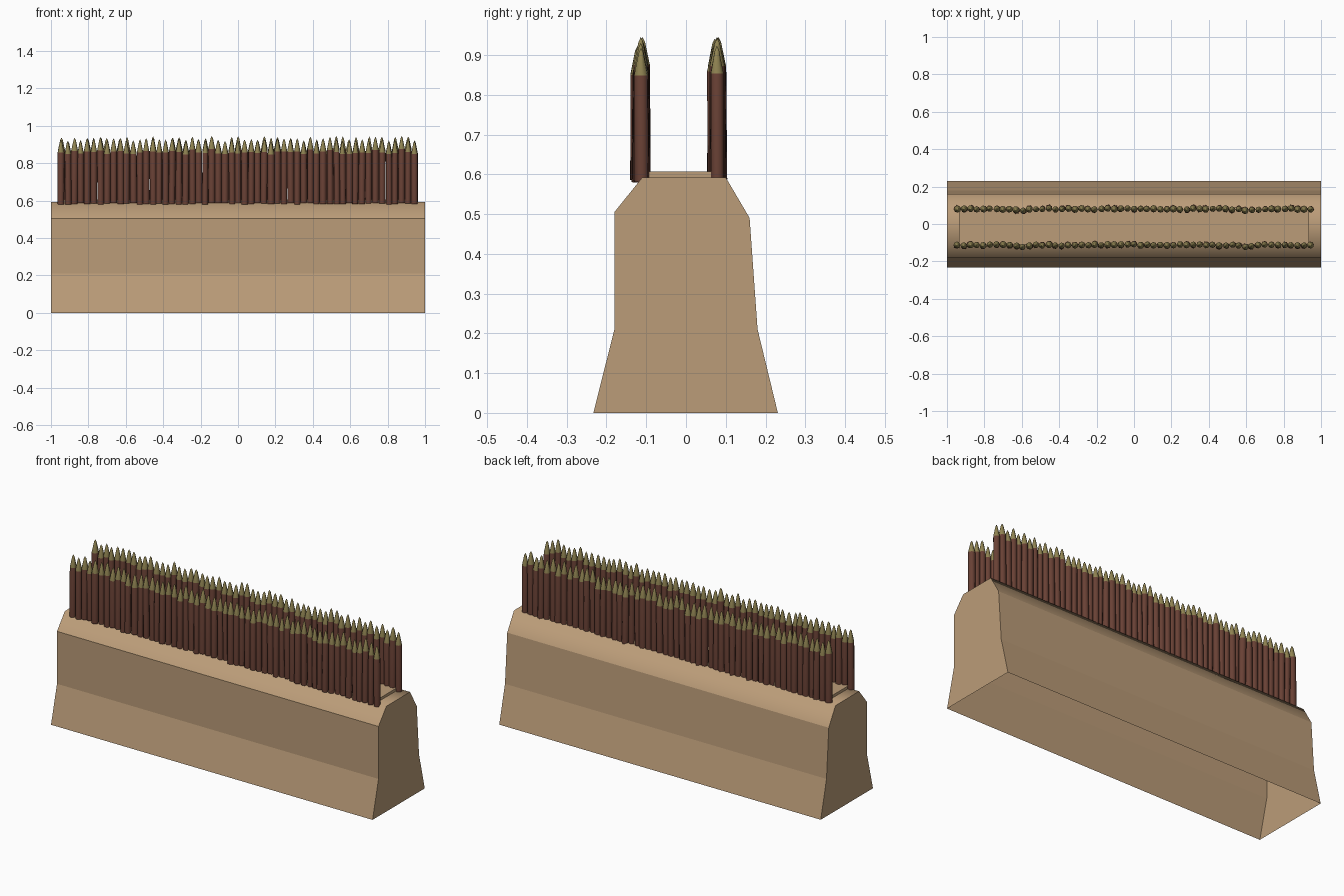
import bpy, bmesh, math, random
from mathutils import Matrix, Vector

if "Cube" in bpy.data.objects:
    bpy.data.objects.remove(bpy.data.objects["Cube"])

random.seed(7)


def material(name, rgb):
    m = bpy.data.materials.new(name)
    m.diffuse_color = (*rgb, 1)
    m.use_nodes = True
    m.node_tree.nodes["Principled BSDF"].inputs["Base Color"].default_value = m.diffuse_color
    return m


EARTH = material("packed_earth", (0.50, 0.335, 0.19))
WOOD = material("dark_wood", (0.14, 0.052, 0.035))
TIP = material("cut_wood_tip", (0.28, 0.23, 0.085))


def finish(name, bm, mats):
    bm.normal_update()
    mesh = bpy.data.meshes.new(name)
    bm.to_mesh(mesh)
    bm.free()
    for m in mats:
        mesh.materials.append(m)
    obj = bpy.data.objects.new(name, mesh)
    bpy.context.collection.objects.link(obj)
    return obj


# earth bank: (y, z) profile extruded along x, open underneath
profile = [(-0.233, 0), (-0.18, 0.21), (-0.18, 0.505), (-0.11, 0.592),
           (0.10, 0.592), (0.16, 0.49), (0.18, 0.21), (0.231, 0)]
bm = bmesh.new()
left = [bm.verts.new((-1, y, z)) for y, z in profile]
right = [bm.verts.new((1, y, z)) for y, z in profile]
for i in range(len(profile) - 1):
    f = bm.faces.new((left[i], right[i], right[i + 1], left[i + 1]))
    f.smooth = i in (2, 3, 4)          # rounded crest only
bm.faces.new(left)
bm.faces.new(right[::-1])
bank = finish("earth_bank", bm, [EARTH])
# keep end and lower edges crisp
for e in bank.data.edges:
    a, b = (bank.data.vertices[v].co for v in e.vertices)
    along_x = abs(a.x - b.x) > 1
    e.use_edge_sharp = not (along_x and a.z > 0.55)

# low walkway slab between the fences
bm = bmesh.new()
bmesh.ops.create_cube(bm, size=1, matrix=Matrix.Translation((0, -0.015, 0.595))
                      @ Matrix.Diagonal((1.87, 0.19, 0.024, 1)))
finish("walkway", bm, [EARTH])


# one sharpened stake: shaft with an inset cone on top
def add_stake(bm, x, y, bottom, shoulder, tip, r):
    n = 8
    lean = Vector((random.uniform(-.003, .003), random.uniform(-.004, .004), 0))
    spin = random.uniform(0, math.tau)
    rings = []
    for z, rad in ((bottom, r), (shoulder, r), (tip - 0.012, r * 0.33)):
        t = 1 - (z - bottom) / (tip - bottom)
        rings.append([bm.verts.new(Vector((
            x + rad * math.cos(spin + math.tau * k / n),
            y + rad * math.sin(spin + math.tau * k / n), z)) + lean * t)
            for k in range(n)])
    apex = bm.verts.new((x, y, tip))
    bm.faces.new(rings[0][::-1])
    for k in range(n):
        j = (k + 1) % n
        for level in (0, 1):
            a, b = rings[level], rings[level + 1]
            f = bm.faces.new((a[k], a[j], b[j], b[k]))
            f.material_index = level
            f.smooth = True
        f = bm.faces.new((rings[2][k], rings[2][j], apex))
        f.material_index = 1
        f.smooth = True


# two palisade rows
COUNT = 55
for name, y0 in (("front_palisade", -0.112), ("back_palisade", 0.080)):
    bm = bmesh.new()
    for i in range(COUNT):
        x = -0.945 + 1.89 * i / (COUNT - 1)
        dip = -0.008 * math.exp(-((abs(x) - 0.6) / 0.05) ** 2)
        tip = 0.935 + random.uniform(-0.018, 0.011)
        add_stake(bm, x + random.uniform(-.002, .002),
                  y0 + dip + random.uniform(-.003, .003),
                  0.582 + random.uniform(-.003, .006), tip - 0.07, tip,
                  random.uniform(0.0165, 0.0195))
    row = finish(name, bm, [WOOD, TIP])
    bpy.ops.object.select_all(action='DESELECT')
    row.select_set(True)
    bpy.context.view_layer.objects.active = row
    bpy.ops.object.shade_smooth_by_angle(angle=math.radians(50))
